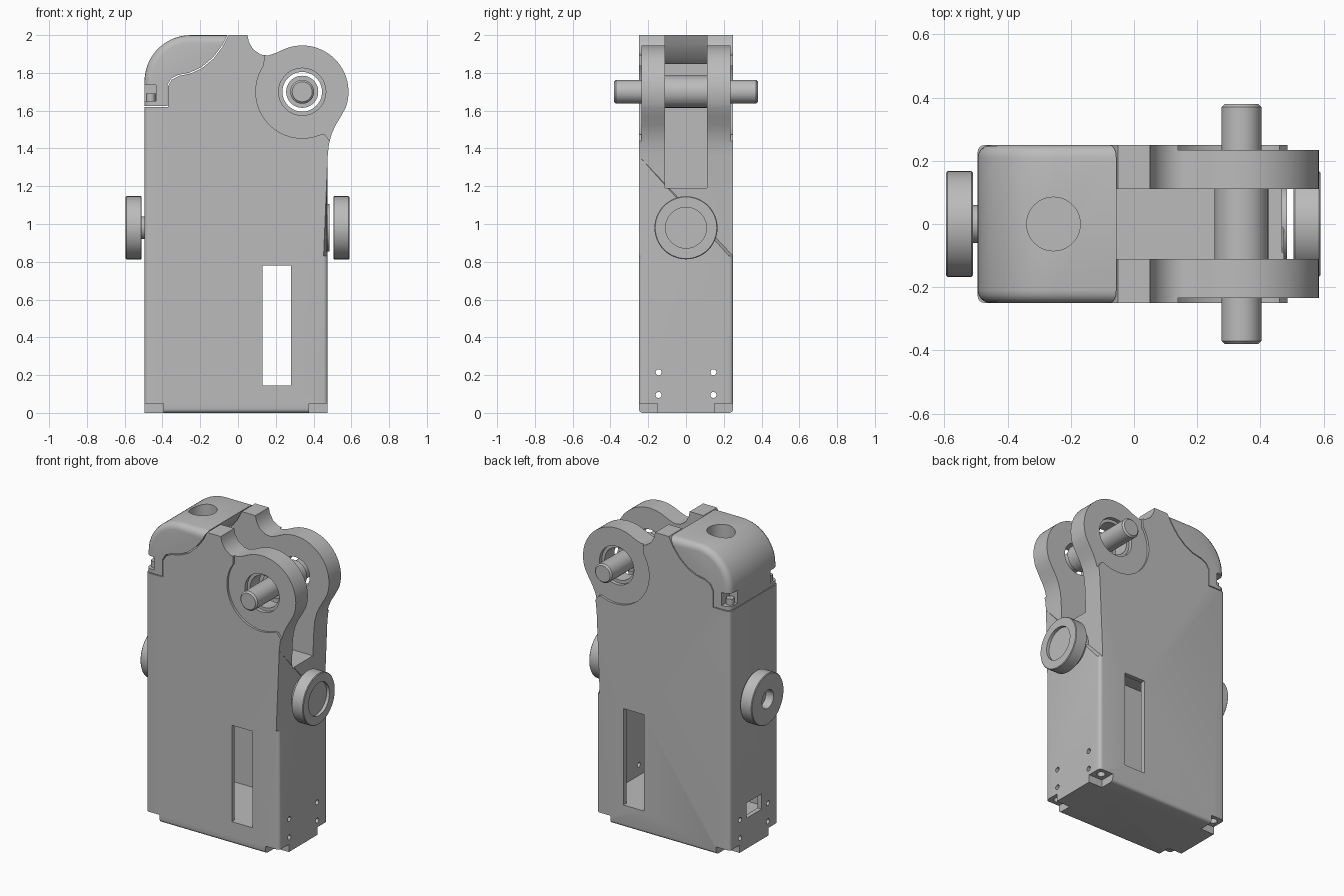
import bpy, bmesh
from math import sin, cos, radians
from mathutils import Matrix, Vector

cube = bpy.data.objects.get("Cube")
if cube:
    bpy.data.objects.remove(cube)

grey = bpy.data.materials.new("plain_grey")
grey.use_nodes = True
grey.diffuse_color = (0.5, 0.5, 0.5, 1)
grey.node_tree.nodes["Principled BSDF"].inputs["Base Color"].default_value = (0.5, 0.5, 0.5, 1)


def finish(name, bm):
    bmesh.ops.recalc_face_normals(bm, faces=bm.faces)
    mesh = bpy.data.meshes.new(name)
    bm.to_mesh(mesh)
    bm.free()
    mesh.materials.append(grey)
    ob = bpy.data.objects.new(name, mesh)
    bpy.context.collection.objects.link(ob)
    return ob


def prism(name, pts, y0, y1, round_rule=None, radius=0.0):
    """Extrude an x-z outline along y, rounding the edges the rule picks."""
    bm = bmesh.new()
    face = bm.faces.new([bm.verts.new((x, y0, z)) for x, z in pts])
    ext = bmesh.ops.extrude_face_region(bm, geom=[face])["geom"]
    bmesh.ops.translate(bm, vec=(0, y1 - y0, 0),
                        verts=[v for v in ext if isinstance(v, bmesh.types.BMVert)])
    bmesh.ops.recalc_face_normals(bm, faces=bm.faces)
    if round_rule:
        edges = [e for e in bm.edges if abs(e.verts[0].co.y - e.verts[1].co.y) < 1e-4
                 and all(round_rule(v.co) for v in e.verts)]
        bmesh.ops.bevel(bm, geom=edges, offset=radius, segments=4, profile=0.5, affect="EDGES")
    return finish(name, bm)


def box(name, x, y, z):
    return prism(name, [(x[0], z[0]), (x[1], z[0]), (x[1], z[1]), (x[0], z[1])], *y)


def rod(name, axis, r, a, b, at, chamfer=0.0):
    """Cylinder from a to b along an axis, centred on the point at."""
    bm = bmesh.new()
    bmesh.ops.create_cone(bm, cap_ends=True, segments=48, radius1=r, radius2=r, depth=b - a)
    if chamfer:
        rims = [e for e in bm.edges if abs(e.verts[0].co.z - e.verts[1].co.z) < 1e-4]
        bmesh.ops.bevel(bm, geom=rims, offset=chamfer, segments=1, affect="EDGES")
    direction = Vector([float(axis == c) for c in "xyz"])
    turn = Vector((0, 0, 1)).rotation_difference(direction).to_matrix().to_4x4()
    centre = Vector(at) + direction * (a + b) / 2
    bmesh.ops.transform(bm, matrix=Matrix.Translation(centre) @ turn, verts=bm.verts)
    return finish(name, bm)


def cut(ob, cutters):
    for c in cutters:
        c.hide_render = True
        m = ob.modifiers.new("cut", "BOOLEAN")
        m.operation, m.solver, m.object = "DIFFERENCE", "EXACT", c
    deps = bpy.context.evaluated_depsgraph_get()
    mesh = bpy.data.meshes.new_from_object(ob.evaluated_get(deps))
    ob.modifiers.clear()
    ob.data = mesh


def arc(cx, cz, r, a0, a1, n):
    return [(cx + r * cos(radians(a0 + (a1 - a0) * i / n)),
             cz + r * sin(radians(a0 + (a1 - a0) * i / n))) for i in range(n + 1)]


PX, PZ, W = 0.34, 1.70, 0.25    # pivot position, half width
LEFT, RIGHT = -0.495, 0.475

# Housing outline with the two-lug pivot and the seam under the cap
seam = [(-0.37, 1.62), (-0.37, 1.73), (-0.35, 1.765), (-0.31, 1.785), (-0.25, 1.797),
        (-0.19, 1.825), (-0.13, 1.875), (-0.08, 1.94), (-0.05, 2.0)]
outline = [(LEFT, 0), (RIGHT, 0), (RIGHT, 0.83), (RIGHT, 1.36), (0.481, 1.42), (0.495, 1.475),
           (0.515, 1.52), (0.545, 1.57)]
outline += arc(PX, PZ, 0.245, -20, 114, 28)
outline += [(0.2, 1.905), (0.16, 1.892), (0.12, 1.897), (0.08, 1.925), (0.057, 1.965), (0.05, 2.0)]
outline += seam[::-1] + [(LEFT, 1.62)]


def housing_corner(co):
    return co.x < LEFT + 0.001 or (abs(co.x - RIGHT) < 0.001 and co.z < 0.84)


# The bottom corners sit on the same rule, so keep only upright edges rounded
housing = prism("housing", outline, -W, W,
                lambda co: housing_corner(co), 0.022)

# Cap with rounded shoulders
cap_seam = [(x - 0.004, z + 0.005) for x, z in seam[:-1]] + [(-0.056, 2.0)]
cap_outline = cap_seam + arc(-0.25, 1.755, 0.245, 90, 180, 14) + [(LEFT, 1.625)]
cap = prism("cap", cap_outline, -W, W,
            lambda co: co.x < LEFT + 0.001 or co.z > 1.999
            or (Vector((co.x + 0.25, co.z - 1.755)).length > 0.244 and co.x < -0.25 and co.z > 1.755),
            0.04)

# Cutters for the housing
cutters = [
    box("lug_slot", (-0.16, 0.8), (-0.11, 0.11), (1.19, 2.2)),
    box("inner_cavity", (-0.465, 0.445), (-0.22, 0.22), (0.145, 1.05)),
    box("window_cut", (0.13, 0.28), (-0.4, 0.4), (0.146, 0.78)),
    box("port_cut", (-0.6, -0.4), (-0.08, 0.08), (0.2, 0.3)),
    rod("lug_bore", "y", 0.105, -0.5, 0.5, (PX, 0, PZ)),
]
recess = arc(PX, PZ, 0.246, 145, 295, 30) + [(0.46, 1.474), (0.5, 1.42), (0.7, 1.42),
                                             (0.7, 2.1), (0.145, 2.1)]
for s in (-1, 1):
    cutters.append(prism("lug_recess", recess, *sorted((s * 0.235, s * 0.4))))
    cutters.append(rod("lug_counterbore", "y", 0.125, *sorted((s * 0.21, s * 0.4)), (PX, 0, PZ)))
    for z in (0.095, 0.215):
        cutters.append(rod("pin_hole", "x", 0.016, -0.7, 0.7, (0, s * 0.145, z)))
    for x in ((-0.6, -0.395), (0.375, 0.6)):
        cutters.append(box("foot_notch", x, sorted((s * 0.15, s * 0.4)), (-0.1, 0.05)))
    for x in (-0.445, 0.425):
        cutters.append(rod("foot_screw_hole", "z", 0.025, 0, 0.12, (x, s * 0.2, 0)))
top_hole = rod("top_hole", "z", 0.085, 1.6, 2.2, (-0.255, 0, 0))
cut(housing, cutters + [top_hole])

# Cap hole and screw pockets
pockets = [box("screw_pocket", (-0.6, -0.435), sorted((s * 0.17, s * 0.4)), (1.65, 1.735))
           for s in (-1, 1)]
cut(cap, pockets + [top_hole])
for c in cutters + pockets + [top_hole]:
    bpy.data.objects.remove(c)
for side, s in (("front", -1), ("back", 1)):
    rod(side + "_cap_screw", "z", 0.024, 1.64, 1.69, (-0.462, s * 0.2, 0))

# Pivot pin and sleeve
rod("pivot_pin", "y", 0.063, -0.38, 0.38, (PX, 0, PZ), 0.01)
rod("pivot_sleeve", "y", 0.085, -0.11, 0.11, (PX, 0, PZ))

# Side rollers
mid = (0, 0, 0.98)
right_roller = rod("right_roller", "x", 0.167, 0.505, 0.59, mid, 0.004)
left_roller = rod("left_roller", "x", 0.167, -0.595, -0.51, mid, 0.004)
roller_cuts = [rod("right_dish", "x", 0.108, 0.57, 0.7, mid),
               rod("left_bore", "x", 0.06, -0.7, -0.54, mid)]
cut(right_roller, roller_cuts[:1])
cut(left_roller, roller_cuts[1:])
for c in roller_cuts:
    bpy.data.objects.remove(c)
rod("left_axle", "x", 0.06, -0.512, -0.48, mid)
rod("right_boss", "x", 0.125, 0.46, 0.485, mid)

# Smooth curved faces, keep hard edges crisp
for ob in bpy.context.collection.objects:
    if ob.type == "MESH" and grey.name in ob.data.materials:
        ob.data.polygons.foreach_set("use_smooth", [True] * len(ob.data.polygons))
        ob.data.set_sharp_from_angle(angle=radians(28))
